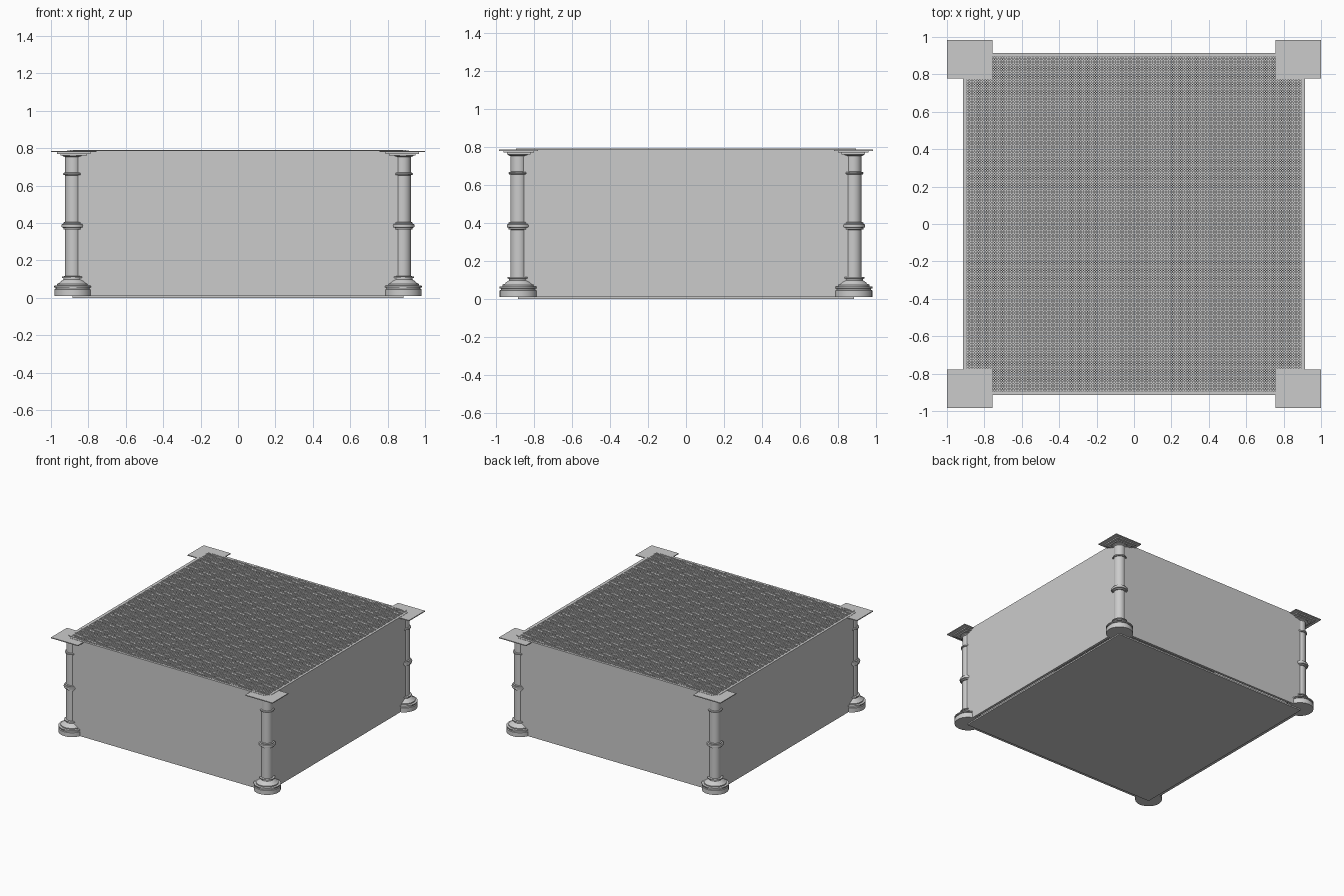
import bpy, bmesh, math
from mathutils import Matrix, Vector

if "Cube" in bpy.data.objects:
    bpy.data.objects.remove(bpy.data.objects["Cube"])


def add_box(bm, x0, x1, y0, y1, z0, z1):
    size = Matrix.Diagonal((x1 - x0, y1 - y0, z1 - z0, 1))
    pos = Matrix.Translation(((x0 + x1) / 2, (y0 + y1) / 2, (z0 + z1) / 2))
    bmesh.ops.create_cube(bm, size=1, matrix=pos @ size)


def finish(bm, name, smooth=False):
    bmesh.ops.recalc_face_normals(bm, faces=bm.faces)
    me = bpy.data.meshes.new(name)
    bm.to_mesh(me)
    bm.free()
    ob = bpy.data.objects.new(name, me)
    bpy.context.collection.objects.link(ob)
    if smooth:
        bpy.ops.object.select_all(action='DESELECT')
        ob.select_set(True)
        bpy.context.view_layer.objects.active = ob
        bpy.ops.object.shade_smooth_by_angle(angle=math.radians(35))
    return ob


def lathe(bm, profile, cx, cy, n=32):
    rings = [[bm.verts.new((cx + r * math.cos(2 * math.pi * i / n),
                            cy + r * math.sin(2 * math.pi * i / n), z))
              for i in range(n)] for r, z in profile]
    for a, b in zip(rings, rings[1:]):
        for i in range(n):
            j = (i + 1) % n
            bm.faces.new((a[i], a[j], b[j], b[i]))
    bm.faces.new(rings[0])
    bm.faces.new(rings[-1])


C = 0.882      # column centre
WALL = 0.915   # outer wall plane
INNER = 0.895

# Floor slab
bm = bmesh.new()
add_box(bm, -0.885, 0.885, -0.885, 0.885, 0, 0.012)
finish(bm, "floor")

# Wall panels between the columns
bm = bmesh.new()
for s in (-1, 1):
    a, b = sorted((s * INNER, s * WALL))
    add_box(bm, -C, C, a, b, 0.01, 0.788)
    add_box(bm, a, b, -C, C, 0.01, 0.788)
finish(bm, "wall_panels")

# Turned corner columns with base, rings and square capital
profile = [(0.100, 0.010), (0.100, 0.045), (0.093, 0.047), (0.093, 0.054),
           (0.101, 0.056), (0.101, 0.064), (0.085, 0.066), (0.085, 0.074),
           (0.072, 0.080), (0.066, 0.088), (0.050, 0.098), (0.050, 0.105),
           (0.058, 0.107), (0.058, 0.114), (0.043, 0.116),
           (0.043, 0.364), (0.052, 0.366), (0.052, 0.374), (0.060, 0.377),
           (0.062, 0.385), (0.060, 0.393), (0.052, 0.396), (0.052, 0.403),
           (0.043, 0.405), (0.043, 0.655), (0.051, 0.657), (0.053, 0.662),
           (0.051, 0.668), (0.042, 0.670), (0.042, 0.752), (0.056, 0.758),
           (0.060, 0.766), (0.060, 0.772)]
for sx, side in ((-1, "left"), (1, "right")):
    for sy, end in ((-1, "front"), (1, "back")):
        bm = bmesh.new()
        lathe(bm, profile, sx * C, sy * C)
        finish(bm, f"{end}_{side}_column", smooth=True)
        bm = bmesh.new()
        cx = sx * 0.878
        for hx, hy, z0, z1 in ((0.07, 0.062, 0.762, 0.77),
                               (0.09, 0.08, 0.77, 0.779),
                               (0.122, 0.103, 0.779, 0.786)):
            add_box(bm, cx - hx, cx + hx, sy * C - hy, sy * C + hy, z0, z1)
        finish(bm, f"{end}_{side}_capital")

# Fine wire screen over the open top: two crossing layers of bars
bm = bmesh.new()
N, R, H = 126, 0.888, 0.0037
for i in range(N):
    p = -R + 2 * R * i / (N - 1)
    add_box(bm, p - H, p + H, -0.897, 0.897, 0.786, 0.791)
    add_box(bm, -0.897, 0.897, p - H, p + H, 0.784, 0.789)
finish(bm, "top_screen")
